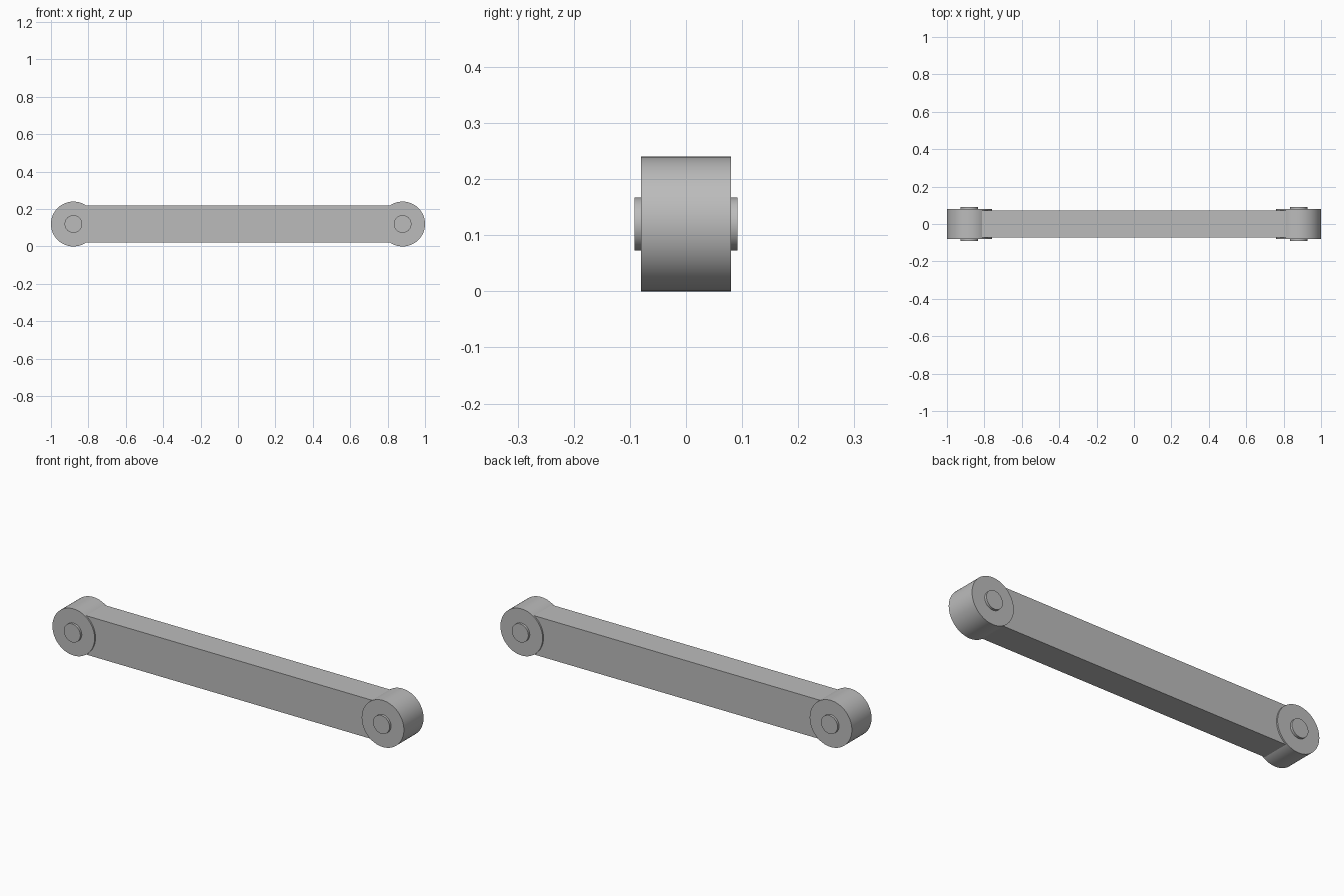
import bpy
from math import radians

cube = bpy.data.objects.get("Cube")
if cube:
    bpy.data.objects.remove(cube, do_unlink=True)

END_X, MID_Z = 0.88, 0.12

# Single plain grey
grey = bpy.data.materials.new("plain grey")
grey.use_nodes = True
colour = (0.5, 0.5, 0.5, 1)
grey.diffuse_color = colour
grey.node_tree.nodes["Principled BSDF"].inputs["Base Color"].default_value = colour


def finish(name):
    obj = bpy.context.object
    obj.name = name
    obj.data.materials.append(grey)
    return obj


def crosswise_cylinder(name, x, radius, depth):
    bpy.ops.mesh.primitive_cylinder_add(
        vertices=64, radius=radius, depth=depth,
        location=(x, 0, MID_Z), rotation=(radians(90), 0, 0))
    finish(name)
    bpy.ops.object.shade_smooth_by_angle(angle=radians(30))


# Straight bar between the eye centres
bpy.ops.mesh.primitive_cube_add(size=1, location=(0, 0, MID_Z))
bar = finish("link_bar")
bar.scale = (2 * END_X, 0.145, 0.2)
bpy.ops.object.transform_apply(location=False, rotation=False, scale=True)

# Round end boss and its protruding pin on each side
for side, sign in (("left", 1), ("right", -1)):
    crosswise_cylinder(side + "_end_boss", sign * END_X, 0.12, 0.16)
    crosswise_cylinder(side + "_pivot_pin", sign * END_X, 0.047, 0.184)
